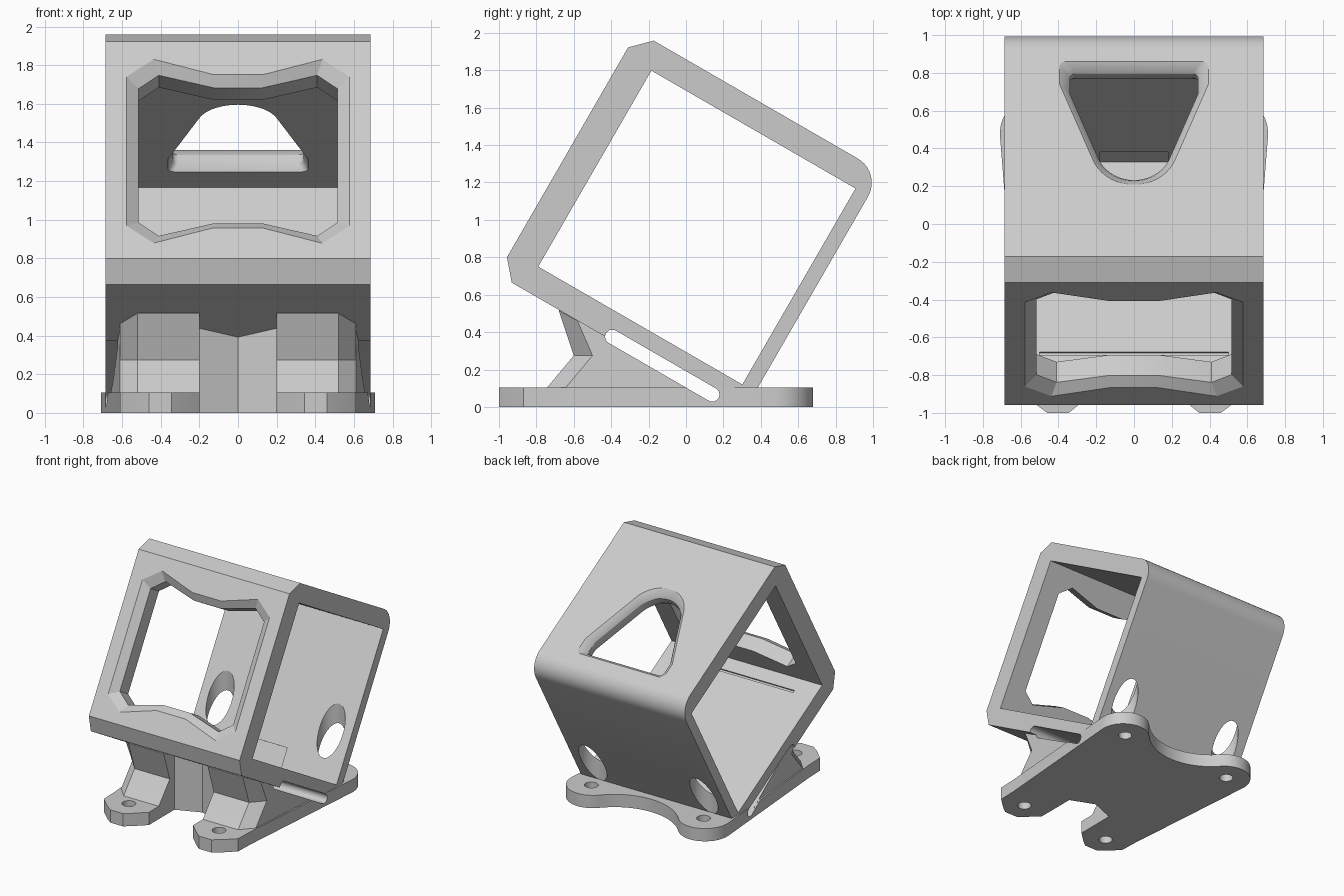
import bpy, bmesh, math
from mathutils import Vector

cube = bpy.data.objects.get("Cube")
if cube:
    bpy.data.objects.remove(cube)

grey = bpy.data.materials.new("plain grey")
grey.use_nodes = True
COLOUR = (0.6, 0.6, 0.6, 1)
grey.diffuse_color = COLOUR
grey.node_tree.nodes["Principled BSDF"].inputs["Base Color"].default_value = COLOUR

TILT = math.radians(30)
C, S = math.cos(TILT), math.sin(TILT)


def tilted(x, u, v):
    """Point in the tilted housing: u runs to the back, v runs up its face."""
    return Vector((x, -0.79 + C * u + S * v, 0.75 - S * u + C * v))


def arc(cx, cy, r, start, end, steps):
    angles = [math.radians(start + (end - start) * i / steps) for i in range(steps + 1)]
    return [(cx + r * math.cos(a), cy + r * math.sin(a)) for a in angles]


def mirrored(half):
    """Close a right-hand outline with its mirror image."""
    return half + [(-x, y) for x, y in reversed(half) if abs(x) > 1e-5]


def loft(name, sections):
    """Solid skinned through sections with equal point counts."""
    bm = bmesh.new()
    rings = [[bm.verts.new(p) for p in ring] for ring in sections]
    n = len(rings[0])
    for a, b in zip(rings, rings[1:]):
        for i in range(n):
            j = (i + 1) % n
            bm.faces.new((a[i], a[j], b[j], b[i]))
    bm.faces.new(rings[0])
    bm.faces.new(rings[-1])
    bmesh.ops.recalc_face_normals(bm, faces=bm.faces)
    mesh = bpy.data.meshes.new(name)
    bm.to_mesh(mesh)
    bm.free()
    mesh.materials.append(grey)
    ob = bpy.data.objects.new(name, mesh)
    bpy.context.collection.objects.link(ob)
    return ob


def upright(name, outline, low, high):
    return loft(name, [[(x, y, z) for x, y in outline] for z in (low, high)])


def across(name, profile, half):
    return loft(name, [[tilted(x, u, v) for u, v in profile] for x in (-half, half)])


def activate(ob):
    bpy.ops.object.select_all(action='DESELECT')
    ob.select_set(True)
    bpy.context.view_layer.objects.active = ob


def cut(ob, cutters):
    activate(ob)
    for cutter in cutters:
        mod = ob.modifiers.new("cut", 'BOOLEAN')
        mod.operation = 'DIFFERENCE'
        mod.solver = 'EXACT'
        mod.object = cutter
        bpy.ops.object.modifier_apply(modifier=mod.name)


# Housing: chamfered front corners, rounded rear top corner, foot sunk in the base
shell = [(-0.17, -0.04), (-0.17, 1.255), (-0.07, 1.355)]
shell += arc(1.19, 1.205, 0.15, 90, 0, 10)
shell += [(1.34, -0.035), (1.148, -0.145), (-0.08, -0.145)]
housing = across("housing", shell, 0.685)

side_opening = across("side_opening_cutter", [(0, 0), (1.26, 0), (1.26, 1.21), (0, 1.21)], 1)

# Front window with a sloping rim
WINDOW = [(0.13, 0.465), (0.44, 0.557), (0.585, 0.45)]
RIM = [(0.125, 0.405), (0.41, 0.48), (0.515, 0.40)]


def window_ring(u, corners):
    right = corners + [(x, -v) for x, v in reversed(corners)]
    return [tilted(x, u, 0.6 + v) for x, v in mirrored(right)]


window = loft("window_cutter", [window_ring(-0.175, WINDOW), window_ring(-0.125, RIM),
                                window_ring(0.1, RIM)])

# Opening in the roof, flared on both sides of a thin lip
half = arc(0, 0.63, 0.2, -90, -20, 9) + [(0.34, 0.96)] + arc(0.31, 1.05, 0.03, 0, 90, 4)
roof_outline = mirrored(half)


def roof_ring(v, scale):
    return [tilted(x * scale, 0.8 + (u - 0.8) * scale, v) for x, u in roof_outline]


roof_opening = loft("roof_cutter", [roof_ring(1.15, 1.16), roof_ring(1.255, 1),
                                    roof_ring(1.30, 1), roof_ring(1.33, 1.06),
                                    roof_ring(1.36, 1.18)])

# Shallow recess low in the rear wall and a fine groove across the floor
recess = across("recess_cutter", [(1.2, 0.0), (1.29, 0.0), (1.29, 0.16), (1.2, 0.16)], 0.18)
groove = across("groove_cutter", [(0.11, 0.05), (0.11, -0.012), (0.13, -0.012), (0.13, 0.05)], 0.5)

# Strap slot through the mount
slot = across("slot_cutter", arc(1.148, -0.127, 0.038, -90, 90, 10)
              + arc(0.53, -0.127, 0.038, 90, 270, 10), 1)

# Screw holes and the driver access bores above the rear pair
screws, bores = [], []
for side in (-1, 1):
    for x, y in ((0.51, 0.5), (0.41, -0.83)):
        screws.append(upright("screw_cutter", arc(side * x, y, 0.052, 0, 345, 23), -1, 0.3))
    bores.append(upright("bore_cutter", arc(side * 0.505, 0.488, 0.105, 0, 352.5, 47), 0.1, 0.9))

# Notch between the front legs
notch = upright("notch_cutter", mirrored([(0.2, -1.2), (0.2, -0.54), (0, -0.46)]), -1, 1)

# Base plate: faceted front feet, round rear lobes joined by a hollow curve
plate = [(0.2, -0.87), (0.29, -0.955), (0.345, -1), (0.46, -1), (0.52, -0.955), (0.61, -0.87),
         (0.615, -0.72)]
plate += arc(0.51, 0.48, 0.2, -5, 138.6, 18)
plate += arc(0, 0.93, 0.48, -41.4, -90, 10)[1:]
base = upright("base_plate", mirrored(plate), 0, 0.105)

# Legs: kinked wedge under the housing with chamfered outer corners
front = [(-0.79, 0.05), (-0.74, 0.107), (-0.60, 0.275), (-0.68, 0.515), (-0.62, 0.565)]
back = [(0.26, 0.065), (0.26, 0.05)]


def leg_ring(side, outer):
    ring = []
    for y, z in front:
        ring.append((side * (0.612 if outer else 0.52), y + 0.1 * outer,
                     z - (0.055 * outer if z > 0.4 else 0)))
    return ring + [(side * (0.68 if outer else 0.52), y, z) for y, z in back]


legs = loft("legs", [leg_ring(-1, 1), leg_ring(-1, 0), leg_ring(1, 0), leg_ring(1, 1)])

cut(housing, [side_opening, window, roof_opening, recess, groove, slot] + bores)
cut(legs, [notch, slot])
cut(base, [notch, slot] + screws)

for cutter in [side_opening, window, roof_opening, recess, groove, slot, notch] + screws + bores:
    bpy.data.objects.remove(cutter)
for part in (housing, legs, base):
    activate(part)
    bpy.ops.object.shade_smooth_by_angle(angle=math.radians(25))
